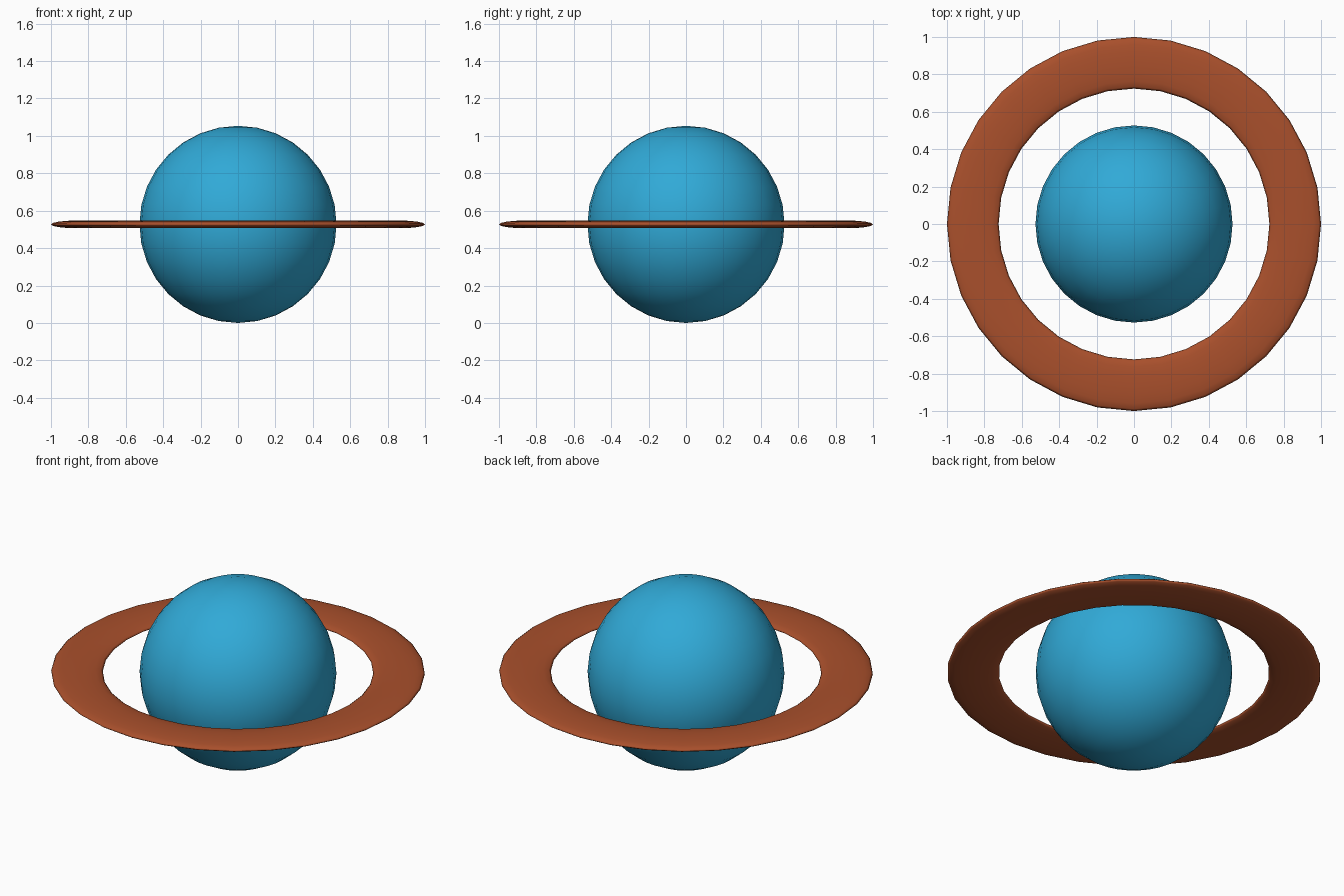
import bpy

if "Cube" in bpy.data.objects:
    bpy.data.objects.remove(bpy.data.objects["Cube"])

R = 0.527        # globe radius
CZ = R           # shared centre height


def finish(obj, name, color):
    obj.name = name
    mat = bpy.data.materials.new(name + "_paint")
    mat.diffuse_color = color
    mat.use_nodes = True
    mat.node_tree.nodes["Principled BSDF"].inputs["Base Color"].default_value = mat.diffuse_color
    obj.data.materials.append(mat)
    bpy.ops.object.shade_smooth()


# Round globe resting on z = 0
bpy.ops.mesh.primitive_uv_sphere_add(segments=32, ring_count=16, radius=R, location=(0, 0, CZ))
finish(bpy.context.object, "globe", (0.03, 0.40, 0.68, 1))

# Flattened ring around the equator
bpy.ops.mesh.primitive_torus_add(major_segments=32, minor_segments=16,
                                 major_radius=0.862, minor_radius=0.138,
                                 location=(0, 0, CZ))
ring = bpy.context.object
ring.scale.z = 0.15
bpy.ops.object.transform_apply(location=False, rotation=False, scale=True)
finish(ring, "ring", (0.40, 0.08, 0.025, 1))
